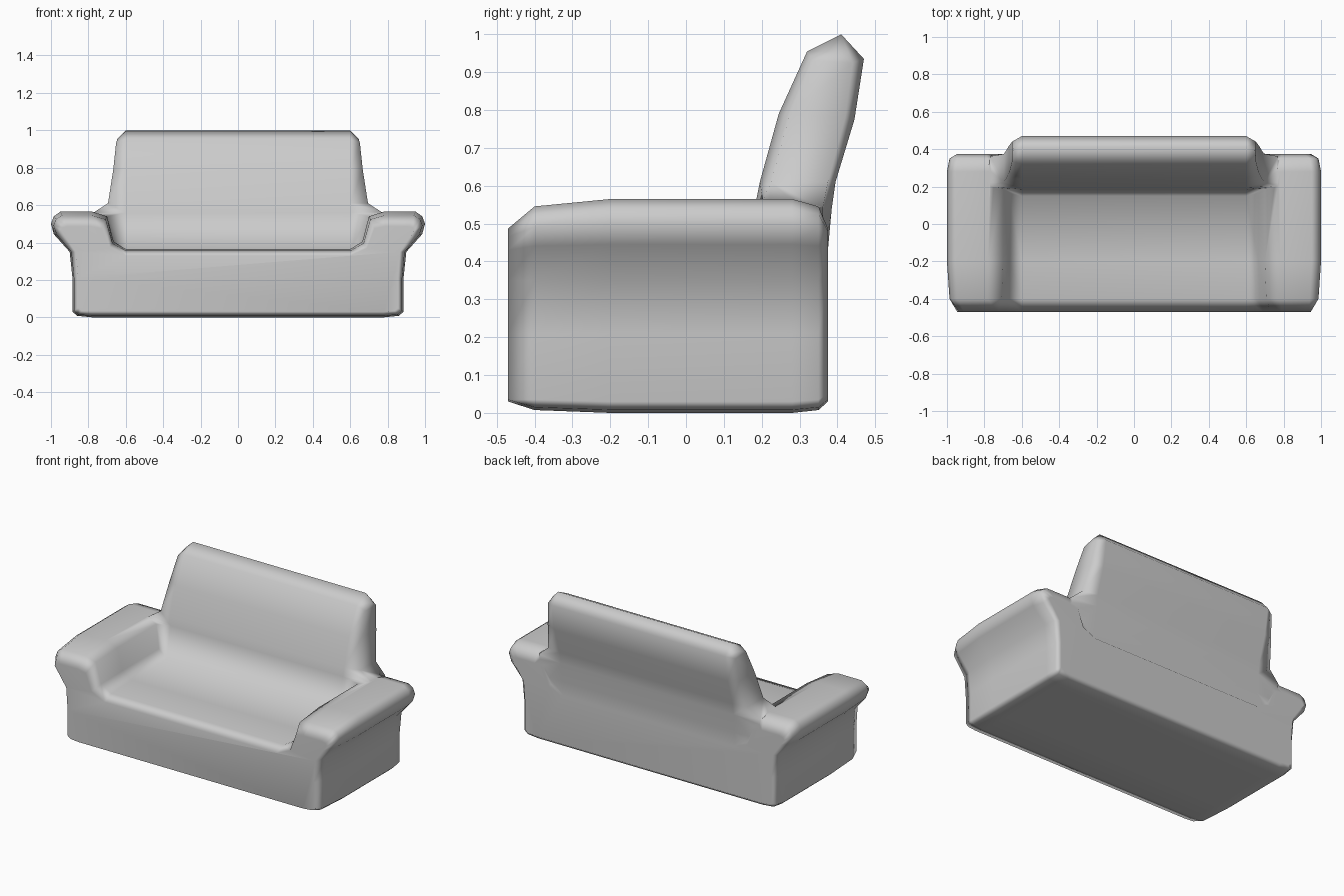
import bpy, bmesh

if "Cube" in bpy.data.objects:
    bpy.data.objects.remove(bpy.data.objects["Cube"])


def make_object(name, rings, caps):
    """Loft closed rings of points; caps(ring_of_verts) lists the end faces."""
    bm = bmesh.new()
    vr = [[bm.verts.new(p) for p in ring] for ring in rings]
    n = len(vr[0])
    for a, b in zip(vr, vr[1:]):
        for i in range(n):
            j = (i + 1) % n
            bm.faces.new((a[i], a[j], b[j], b[i]))
    for end in (vr[0], vr[-1]):
        for face in caps(end):
            bm.faces.new(face)
    bmesh.ops.recalc_face_normals(bm, faces=bm.faces)
    mesh = bpy.data.meshes.new(name)
    bm.to_mesh(mesh)
    bm.free()
    obj = bpy.data.objects.new(name, mesh)
    bpy.context.collection.objects.link(obj)
    return obj


# Base and arms: right half of the front section, (x, z) in the middle, then at the ends
SECTION = [
    (0.78, 0.0, 0.78, 0.03), (0.86, 0.008, 0.835, 0.035), (0.885, 0.03, 0.855, 0.05),
    (0.885, 0.21, 0.855, 0.21), (0.90, 0.35, 0.865, 0.35), (0.985, 0.445, 0.92, 0.43),
    (1.0, 0.50, 0.945, 0.465), (0.985, 0.54, 0.935, 0.48), (0.95, 0.565, 0.91, 0.487),
    (0.78, 0.565, 0.79, 0.487), (0.70, 0.54, 0.73, 0.475), (0.665, 0.405, 0.69, 0.37),
    (0.60, 0.365, 0.60, 0.33),
]
# Depth stations: y and how far the section shrinks towards its end shape
STATIONS = [(-0.47, 1), (-0.40, 0.25), (-0.20, 0), (0.28, 0), (0.35, 0.25), (0.375, 1)]


def body_ring(y, t):
    half = [(x + (xe - x) * t, y, z + (ze - z) * t) for x, z, xe, ze in SECTION]
    return half + [(-x, y, z) for x, y, z in reversed(half)]


def body_caps(r):
    # strip of quads between arms and seat keeps the concave ends clean
    return [r]


sofa = make_object("sofa", [body_ring(y, t) for y, t in STATIONS], body_caps)

# Backrest: side profile (y, z), then the rounded end position (y, z, x)
BACK = [
    (0.14, 0.25, 0.17, 0.25, 0.75), (0.15, 0.365, 0.17, 0.40, 0.75),
    (0.185, 0.56, 0.20, 0.555, 0.78), (0.195, 0.61, 0.225, 0.61, 0.695),
    (0.245, 0.79, 0.275, 0.79, 0.667), (0.32, 0.955, 0.335, 0.93, 0.652),
    (0.41, 1.0, 0.40, 0.955, 0.645),
    (0.47, 0.935, 0.44, 0.925, 0.652), (0.445, 0.775, 0.42, 0.78, 0.667),
    (0.395, 0.61, 0.375, 0.61, 0.695), (0.385, 0.54, 0.362, 0.545, 0.77),
    (0.374, 0.42, 0.362, 0.42, 0.75), (0.36, 0.25, 0.35, 0.25, 0.75),
]


def back_ring(side, end):
    return [(side * (xe if end else 0.60), ye if end else y, ze if end else z)
            for y, z, ye, ze, xe in BACK]


def back_caps(r):
    n = len(r)
    quads = [(r[i], r[i + 1], r[n - 2 - i], r[n - 1 - i]) for i in range(n // 2 - 1)]
    m = n // 2
    return quads + [(r[m - 1], r[m], r[m + 1])]


backrest = make_object("backrest", [back_ring(-1, True), back_ring(-1, False),
                                    back_ring(1, False), back_ring(1, True)], back_caps)

# Merge the backrest into the base as one upholstered shell
mod = sofa.modifiers.new("merge", 'BOOLEAN')
mod.operation = 'UNION'
mod.solver = 'EXACT'
mod.object = backrest
bpy.context.view_layer.objects.active = sofa
sofa.select_set(True)
bpy.ops.object.modifier_apply(modifier=mod.name)
bpy.data.objects.remove(backrest)

# Soft upholstery shading
bpy.ops.object.shade_smooth()
sofa.modifiers.new("soft_normals", 'WEIGHTED_NORMAL')
